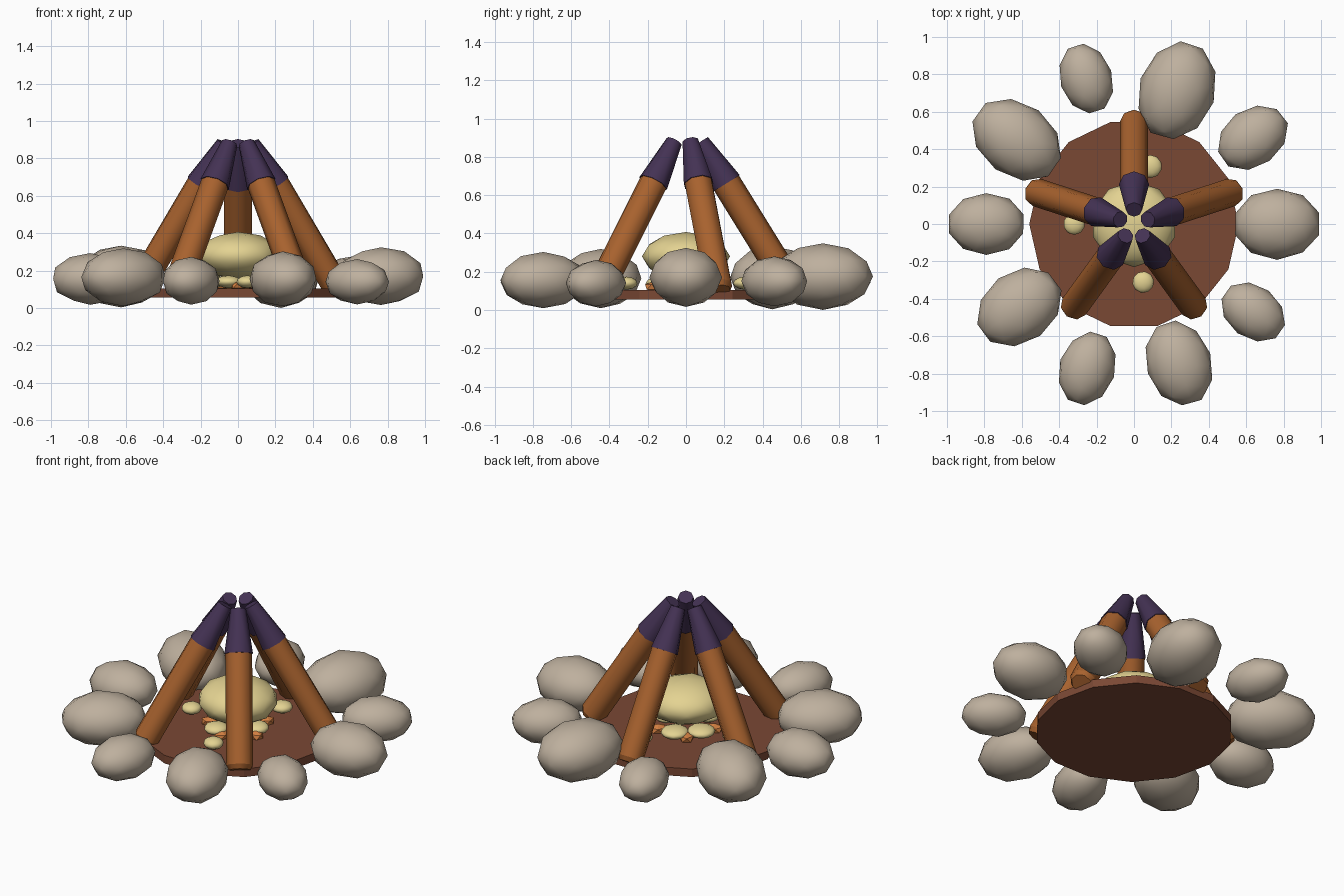
import bpy, math, random
from mathutils import Vector

if "Cube" in bpy.data.objects:
    bpy.data.objects.remove(bpy.data.objects["Cube"])

random.seed(4)


def material(name, r, g, b):
    m = bpy.data.materials.new(name)
    lin = [((c / 255 + 0.055) / 1.055) ** 2.4 for c in (r, g, b)]
    m.diffuse_color = (*lin, 1)
    m.use_nodes = True
    m.node_tree.nodes["Principled BSDF"].inputs["Base Color"].default_value = m.diffuse_color
    return m


STONE = material("grey stone", 190, 176, 158)
WOOD = material("orange wood", 168, 98, 46)
CHAR = material("charred purple", 68, 50, 84)
EARTH = material("brown earth", 122, 72, 52)
GLOW = material("pale yellow", 228, 211, 146)
EMBER = material("ember orange", 212, 128, 66)


def finish(obj, name, mat, smooth=True):
    obj.name = name
    obj.data.materials.append(mat)
    if smooth:
        bpy.ops.object.shade_smooth_by_angle(angle=math.radians(46))
    return obj


def blob(name, mat, loc, size, turn=0.0, detail=2, smooth=True, jitter=0.0):
    """Squashed ball with an optional uneven surface."""
    bpy.ops.mesh.primitive_ico_sphere_add(subdivisions=detail, radius=1, location=loc,
                                          rotation=(0, 0, turn))
    obj = bpy.context.object
    for v in obj.data.vertices:
        v.co *= 1 + random.uniform(-jitter, jitter)
    obj.scale = size
    return finish(obj, name, mat, smooth)


def rod(name, mat, start, end, r1, r2, sides=8):
    """Tapered round bar between two points."""
    start, end = Vector(start), Vector(end)
    axis = end - start
    bpy.ops.mesh.primitive_cone_add(vertices=sides, radius1=r1, radius2=r2, depth=axis.length,
                                    location=(start + end) / 2)
    obj = bpy.context.object
    obj.rotation_euler = axis.to_track_quat('Z', 'Y').to_euler()
    return finish(obj, name, mat)


# Earth disc
bpy.ops.mesh.primitive_cylinder_add(vertices=14, radius=0.56, depth=0.05, location=(0, 0, 0.08),
                                    rotation=(0, 0, math.pi / 2))
finish(bpy.context.object, "earth_disc", EARTH, False)

# Ring of stones: x, y, half length, half width, half height, centre height
stones = [
    (0.765, 0.00, 0.235, 0.19, 0.155, 0.17),
    (0.635, 0.462, 0.205, 0.155, 0.13, 0.15),
    (0.23, 0.715, 0.27, 0.205, 0.175, 0.175),
    (-0.255, 0.777, 0.19, 0.14, 0.12, 0.145),
    (-0.625, 0.45, 0.262, 0.195, 0.165, 0.17),
    (-0.79, 0.00, 0.21, 0.165, 0.137, 0.155),
    (-0.613, -0.445, 0.247, 0.19, 0.155, 0.165),
    (-0.25, -0.772, 0.202, 0.15, 0.127, 0.145),
    (0.24, -0.745, 0.232, 0.175, 0.147, 0.155),
    (0.637, -0.47, 0.187, 0.14, 0.12, 0.14),
]
for i, (x, y, a, b, c, z) in enumerate(stones):
    blob(f"ring_stone_{i + 1}", STONE, (x, y, z), (a, b, c), i * math.pi / 5, jitter=0.012)

# Leaning logs with charred tips
for i in range(5):
    ang = math.radians(90 + 72 * i)
    out = Vector((math.cos(ang), math.sin(ang), 0))
    foot = out * 0.56 + Vector((0, 0, 0.10))
    top = out * 0.077 + Vector((0, 0, 0.88))
    rim = foot.lerp(top, 0.03)
    joint = foot.lerp(top, 0.72)
    rod(f"log_foot_{i + 1}", WOOD, foot, rim, 0.06, 0.076)
    rod(f"log_{i + 1}", WOOD, rim, joint, 0.076, 0.076)
    rod(f"charred_tip_{i + 1}", CHAR, joint, top, 0.081, 0.044)

# Glowing heart of the fire
blob("fire_heart", GLOW, (0, 0, 0.28), (0.23, 0.23, 0.127))

# Small coals: bright ones scattered wide, then some tucked under the heart
for i, (deg, r, s) in enumerate([(-81, 0.315, 0.058), (180, 0.32, 0.058), (74, 0.32, 0.062),
                                 (-110, 0.15, 0.07), (100, 0.15, 0.08), (160, 0.15, 0.08),
                                 (0, 0.13, 0.07)]):
    a = math.radians(deg)
    blob(f"bright_coal_{i + 1}", GLOW, (r * math.cos(a), r * math.sin(a), 0.14),
         (s, s, 0.034), a)

# Orange embers
for i in range(5):
    a = math.radians(-90 + 72 * i)
    blob(f"ember_{i + 1}", EMBER, (0.165 * math.cos(a), 0.165 * math.sin(a), 0.12),
         (0.055, 0.045, 0.03), a, detail=1, smooth=False)
